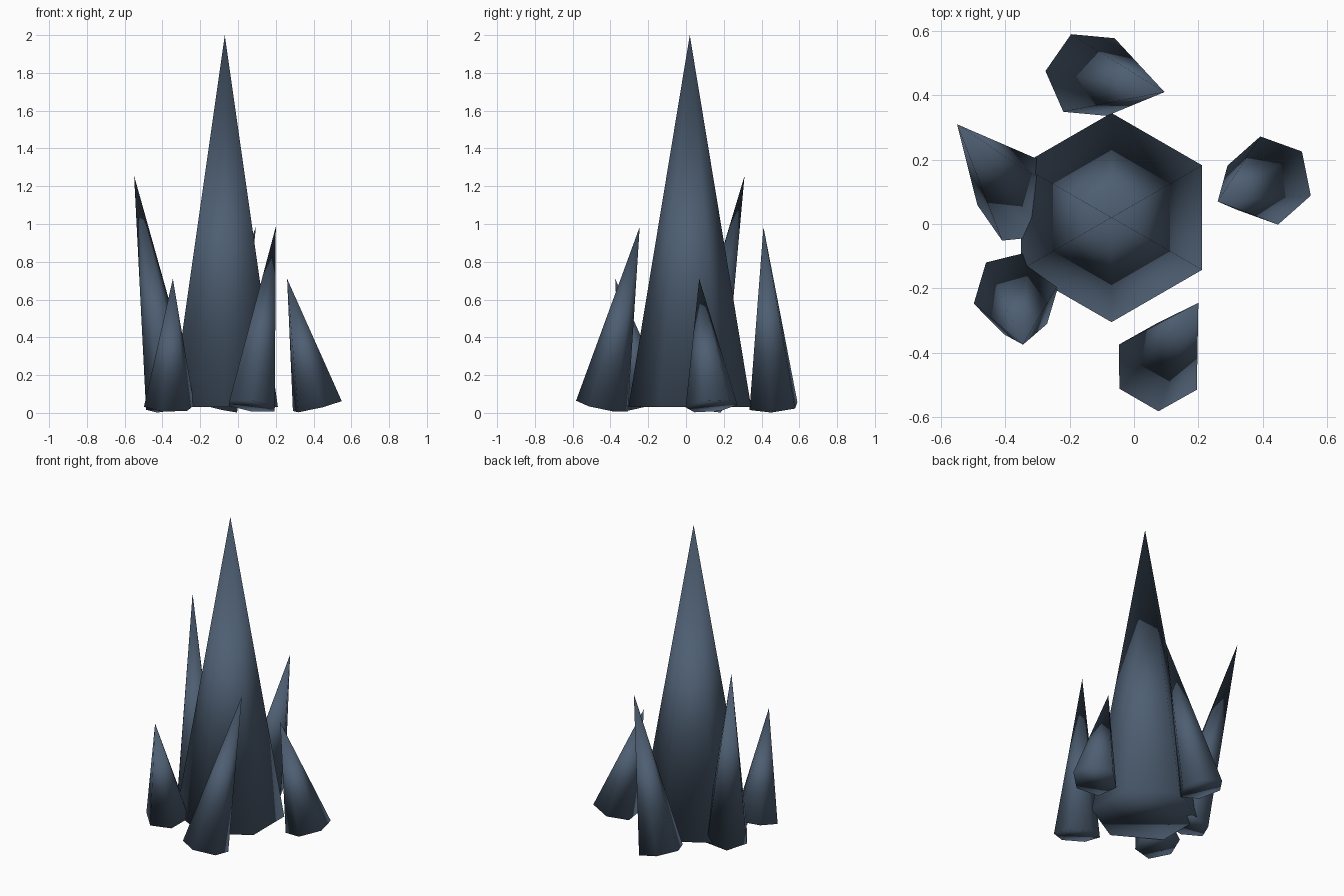
import bpy
import bmesh
from math import radians
from mathutils import Matrix, Vector

cube = bpy.data.objects.get("Cube")
if cube:
    bpy.data.objects.remove(cube, do_unlink=True)

# Dark slate crystal colour
slate = bpy.data.materials.new("slate_blue")
slate.use_nodes = True
colour = (0.075, 0.112, 0.168, 1)
slate.diffuse_color = colour
slate.node_tree.nodes["Principled BSDF"].inputs["Base Color"].default_value = colour


def spike(name, base, tip, radius, turn):
    """Closed six-sided cone whose base is square to the line from base to tip."""
    base, tip = Vector(base), Vector(tip)
    axis = tip - base
    tilt = Vector((0, 0, 1)).rotation_difference(axis).to_matrix().to_4x4()
    bm = bmesh.new()
    spin = Matrix.Rotation(radians(turn), 4, "Z")
    ring = [bm.verts.new(spin @ Matrix.Rotation(radians(60 * i), 4, "Z") @ Vector((radius, 0, 0)))
            for i in range(6)]
    apex = bm.verts.new((0, 0, axis.length))
    bm.faces.new(ring[::-1])
    for i in range(6):
        bm.faces.new((ring[i], ring[(i + 1) % 6], apex))
    bm.transform(Matrix.Translation(base) @ tilt)
    for face in bm.faces:
        face.smooth = True
    mesh = bpy.data.meshes.new(name)
    bm.to_mesh(mesh)
    bm.free()
    mesh.materials.append(slate)
    bpy.context.collection.objects.link(bpy.data.objects.new(name, mesh))


# Tall central spike
FLOOR = 0.036
spike("main_spike", (-0.07, 0.02, 0.03), (-0.07, 0.02, 2), 0.325, 30)

# Smaller leaning spikes around it
spike("left_spike", (0.42, 0.135, FLOOR), (0.26, 0.07, 0.71), 0.14, -19)
spike("front_spike", (0.074, -0.445, FLOOR), (0.2, -0.245, 0.985), 0.14, 30)
spike("front_right_spike", (-0.365, -0.215, FLOOR), (-0.345, -0.375, 0.71), 0.137, 14)
spike("back_right_spike", (-0.35, 0.073, FLOOR), (-0.55, 0.31, 1.255), 0.139, 5)
spike("back_spike", (-0.14, 0.463, FLOOR), (0.095, 0.41, 0.985), 0.14, 54.5)
